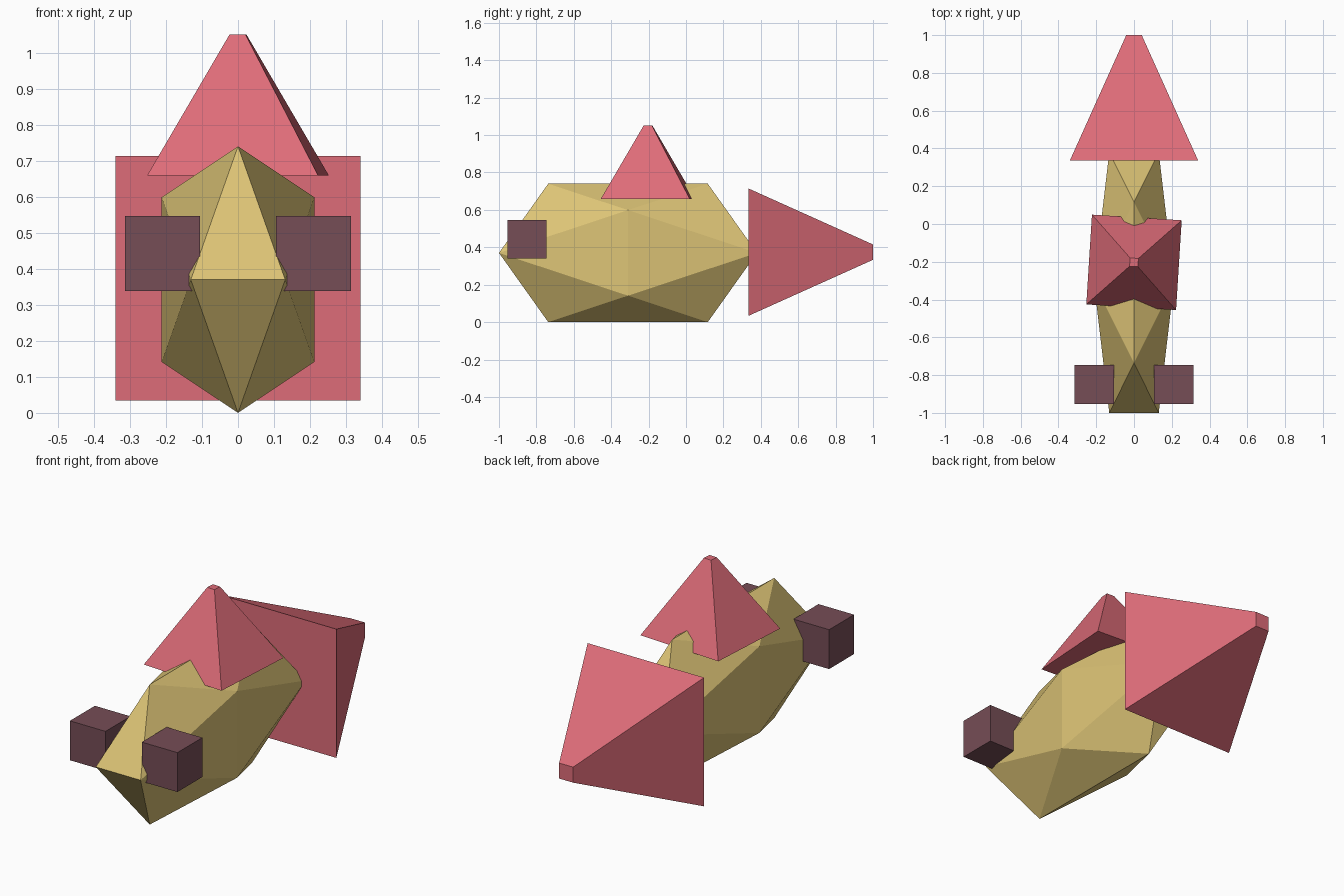
import bpy
import bmesh
from math import radians, sqrt
from mathutils import Vector

cube = bpy.data.objects.get("Cube")
if cube:
    bpy.data.objects.remove(cube, do_unlink=True)


def make_material(name, color):
    mat = bpy.data.materials.new(name)
    mat.use_nodes = True
    mat.diffuse_color = (*color, 1)
    mat.node_tree.nodes["Principled BSDF"].inputs["Base Color"].default_value = (*color, 1)
    return mat


gold = make_material("gold", (0.72, 0.55, 0.18))
pink = make_material("pink", (0.73, 0.15, 0.19))
plum = make_material("plum", (0.18, 0.075, 0.093))


def finish(name, bm, mat, location, rotation=(0, 0, 0)):
    bmesh.ops.recalc_face_normals(bm, faces=bm.faces)
    mesh = bpy.data.meshes.new(name)
    bm.to_mesh(mesh)
    bm.free()
    mesh.materials.append(mat)
    obj = bpy.data.objects.new(name, mesh)
    obj.location = location
    obj.rotation_euler = rotation
    bpy.context.collection.objects.link(obj)
    return obj


def pyramid(name, base, tip, height, location, rotation):
    """Square pyramid with a blunt tip; base and tip are half widths."""
    bm = bmesh.new()
    bmesh.ops.create_cone(bm, cap_ends=True, segments=4, radius1=base * sqrt(2),
                          radius2=tip * sqrt(2), depth=height)
    # Square the sides to the axes
    for v in bm.verts:
        half = base if v.co.z < 0 else tip
        x, y = v.co.x, v.co.y
        turned = Vector((x - y, x + y)).normalized() * half * sqrt(2)
        v.co.x, v.co.y = turned
    return finish(name, bm, pink, location, rotation)


# Body: stretched icosahedron, built as the hull of three crossed rectangles
half_x, half_y, half_z = 0.212, 0.69, 0.37
short = (sqrt(5) - 1) / 2
bm = bmesh.new()
for a in (-1, 1):
    for b in (-short, short):
        for x, y, z in ((0, b, a), (a, 0, b), (b, a, 0)):
            bm.verts.new((x * half_x, y * half_y, z * half_z))
bmesh.ops.convex_hull(bm, input=bm.verts)
finish("body", bm, gold, (0, -0.31, half_z))

# Tail fin: pyramid lying down with its tip to the back
pyramid("tail_fin", 0.34, 0.041, 0.665, (0, 0.6675, 0.374), (radians(-90), 0, 0))

# Top fin: upright pyramid, turned slightly
pyramid("top_fin", 0.238, 0.022, 0.392, (0, -0.203, 0.855), (0, 0, radians(-3.6)))

# Eyes: one cube on each side of the head
for side, x in (("left", 0.21), ("right", -0.21)):
    bm = bmesh.new()
    bmesh.ops.create_cube(bm, size=0.208)
    finish(side + "_eye", bm, plum, (x, -0.85, 0.443))
